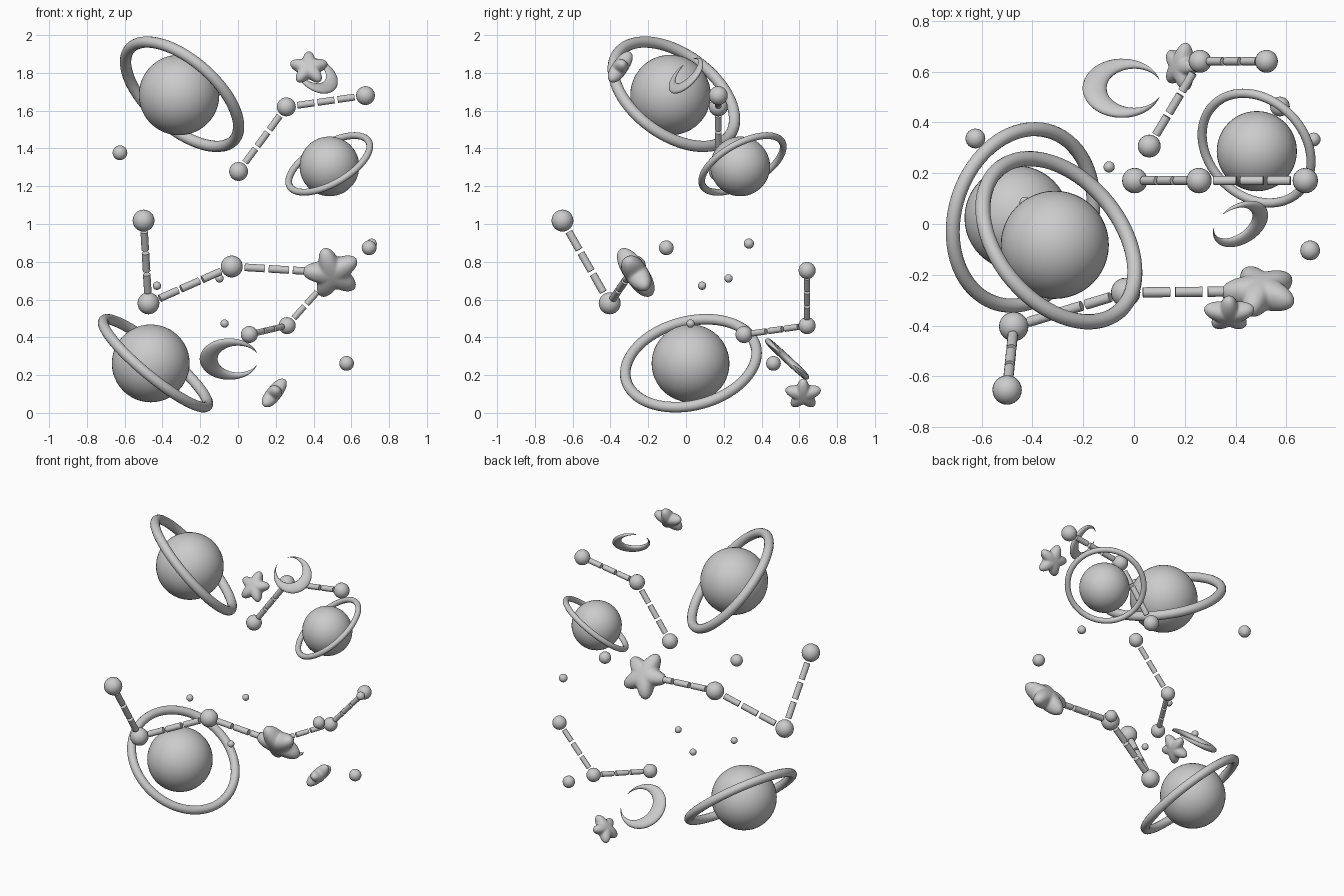
import bpy, bmesh, math
from mathutils import Vector, Matrix

if "Cube" in bpy.data.objects:
    bpy.data.objects.remove(bpy.data.objects["Cube"])


def finish(name, bm, mat=None):
    """Turn a bmesh into a smooth-shaded object."""
    bmesh.ops.remove_doubles(bm, verts=bm.verts, dist=1e-5)
    bmesh.ops.recalc_face_normals(bm, faces=bm.faces)
    if mat:
        bm.transform(mat)
    me = bpy.data.meshes.new(name)
    bm.to_mesh(me)
    bm.free()
    ob = bpy.data.objects.new(name, me)
    bpy.context.collection.objects.link(ob)
    bpy.ops.object.select_all(action='DESELECT')
    ob.select_set(True)
    bpy.context.view_layer.objects.active = ob
    bpy.ops.object.shade_smooth_by_angle(angle=math.radians(50))
    return ob


def frame(center, normal, xdir):
    """Matrix with local z along normal and local x as close as possible to xdir."""
    n = Vector(normal).normalized()
    x = Vector(xdir)
    x = (x - n * x.dot(n)).normalized()
    y = n.cross(x)
    m = Matrix((x, y, n)).transposed().to_4x4()
    return Matrix.Translation(center) @ m


def grid_faces(bm, rows, close_rows=False):
    """Skin a list of closed vertex loops."""
    vs = [[bm.verts.new(p) for p in row] for row in rows]
    k = len(vs[0])
    for i in range(len(vs) if close_rows else len(vs) - 1):
        a, b = vs[i], vs[(i + 1) % len(vs)]
        for j in range(k):
            bm.faces.new((a[j], a[(j + 1) % k], b[(j + 1) % k], b[j]))


def ball(name, c, r, seg=32):
    bm = bmesh.new()
    bmesh.ops.create_uvsphere(bm, u_segments=seg, v_segments=seg // 2, radius=r)
    finish(name, bm, Matrix.Translation(c))


def ring(name, c, n, R, r):
    bm = bmesh.new()
    rows = []
    for i in range(72):
        a = 2 * math.pi * i / 72
        rows.append([((R + r * math.cos(t)) * math.cos(a), (R + r * math.cos(t)) * math.sin(a), r * math.sin(t))
                     for t in (2 * math.pi * j / 14 for j in range(14))])
    grid_faces(bm, rows, True)
    finish(name, bm, frame(c, n, (1, 0, 0)))


def star(name, c, n, up, R, t, turn=0.0):
    """Puffy five-pointed star, one point along up (plus turn)."""
    bm = bmesh.new()
    rows = []
    for i in range(21):
        phi = math.pi * (i / 20 - 0.5)
        rho = max(math.cos(phi), 0) ** 0.75
        row = []
        for j in range(80):
            a = 2 * math.pi * j / 80
            rad = R * (0.81 + 0.19 * math.cos(5 * a) * rho ** 0.5) * rho
            row.append((rad * math.cos(a), rad * math.sin(a), t * math.sin(phi)))
        rows.append(row)
    grid_faces(bm, rows)
    finish(name, bm, frame(c, n, up) @ Matrix.Rotation(turn, 4, 'Z'))


def crescent(name, c, n, opening, R, t):
    """Tapered moon between an outer circle and an offset inner circle."""
    bm = bmesh.new()
    off, ri, a0, b0 = 0.318 * R, 0.705 * R, 0.308, 0.443
    wmax = 0.305 * R
    rows = []
    for i in range(57):
        s = 0.5 - 0.5 * math.cos(math.pi * i / 56)
        a = a0 + s * 2 * (math.pi - a0)
        b = b0 + s * 2 * (math.pi - b0)
        o = Vector((R * math.cos(a), R * math.sin(a), 0))
        q = Vector((off + ri * math.cos(b), ri * math.sin(b), 0))
        mid, half = (o + q) / 2, (o - q) / 2
        h = t * min(1, half.length / wmax) ** 0.6
        rows.append([mid + half * math.cos(u) + Vector((0, 0, h * math.sin(u)))
                     for u in (2 * math.pi * k / 16 for k in range(16))])
    grid_faces(bm, rows)
    finish(name, bm, frame(c, n, opening))


def dashes(name, p, q, rp, rq, r, count=3):
    """Dashed rod between two nodes, from surface to surface."""
    p, q = Vector(p), Vector(q)
    d = (q - p).normalized()
    p, q = p + d * rp, q - d * rq
    pitch = (q - p).length / count
    rot = d.to_track_quat('Z', 'Y').to_matrix().to_4x4()
    bm = bmesh.new()
    for i in range(count):
        m = Matrix.Translation(p + d * pitch * (i + 0.5)) @ rot
        bmesh.ops.create_cone(bm, cap_ends=True, segments=16, radius1=r, radius2=r,
                              depth=pitch * 0.84, matrix=m)
    finish(name, bm)


# Ringed planets: ball centre, ball radius, ring centre, ring normal, ring radius, tube radius
planets = [
    ((-0.312, -0.082, 1.683), 0.213, (-0.296, -0.064, 1.687), (0.578, 0.483, 0.658), 0.367, 0.030),
    ((-0.462, 0.024, 0.262), 0.206, (-0.437, 0.026, 0.263), (0.625, -0.20, 0.755), 0.355, 0.028),
    ((0.484, 0.287, 1.305), 0.158, (0.483, 0.299, 1.318), (-0.447, -0.435, 0.78), 0.240, 0.018),
]
for i, (c, r, rc, n, R, t) in enumerate(planets, 1):
    ball(f"planet_{i}", c, r, 48)
    ring(f"planet_ring_{i}", rc, n, R, t)

# Crescent moons
crescent("crescent_large", (-0.048, 0.535, 0.285), (0, 0.68, 0.73), (1, 0, 0), 0.155, 0.021)
crescent("crescent_small", (0.42, 0.0, 1.785), (0.42, -0.66, 0.62), (-0.78, 0.12, 0.63), 0.119, 0.016)

# Puffy stars
star("star_large", (0.497, -0.265, 0.742), (0, -0.83, -0.55), (0, 0, 1), 0.155, 0.062, math.radians(15))
star("star_upper", (0.375, -0.352, 1.825), (0, -0.82, 0.57), (0, 0, 1), 0.103, 0.042)
star("star_lower", (0.188, 0.62, 0.1), (-0.78, 0, 0.62), (0, 0, 1), 0.098, 0.04)

# Loose little moons
moons = [(-0.625, 0.337, 1.377, 0.039), (0.694, -0.104, 0.874, 0.039), (0.708, 0.333, 0.896, 0.027),
         (0.575, 0.463, 0.262, 0.039), (-0.071, 0.024, 0.473, 0.022), (-0.429, 0.085, 0.673, 0.022),
         (-0.098, 0.225, 0.712, 0.022)]
for i, (x, y, z, r) in enumerate(moons, 1):
    ball(f"moon_{i}", (x, y, z), r, 24)

# Constellations: nodes, node radius, rod radius
chains = [
    ("upper", [(0.003, 0.171, 1.278), (0.256, 0.171, 1.62), (0.675, 0.171, 1.68)], 0.05, 0.018),
    ("left", [(-0.5, -0.654, 1.018), (-0.474, -0.404, 0.58), (-0.033, -0.27, 0.775)], 0.058, 0.020),
    ("lower", [(0.06, 0.307, 0.415), (0.26, 0.641, 0.462), (0.522, 0.641, 0.754)], 0.045, 0.0165),
]
for name, nodes, nr, rr in chains:
    for i, p in enumerate(nodes):
        ball(f"{name}_node_{i + 1}", p, nr, 24)
        if i:
            dashes(f"{name}_link_{i}", nodes[i - 1], p, nr, nr, rr)
dashes("left_link_3", (-0.033, -0.27, 0.775), (0.497, -0.265, 0.742), 0.058, 0.09, 0.020)
